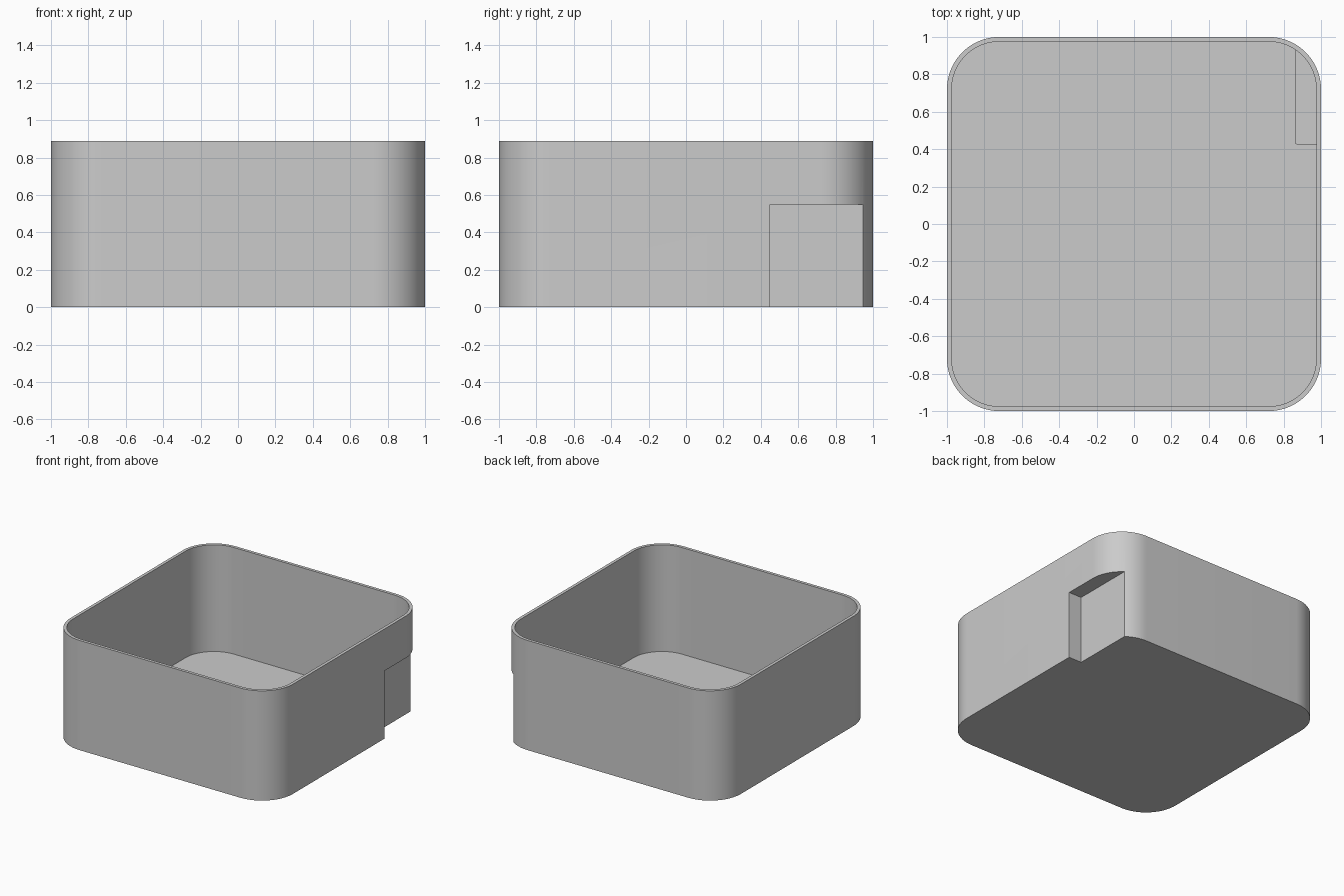
import bpy
import bmesh
from math import cos, sin, pi

cube = bpy.data.objects.get("Cube")
if cube:
    bpy.data.objects.remove(cube, do_unlink=True)

HEIGHT = 0.89
WALL = 0.025
RADIUS = 0.28
NOTCH_X, NOTCH_Y, NOTCH_Z = 0.885, 0.45, 0.55
SEGMENTS = 20


def rounded_prism(name, x, y, z, radius):
    """Upright block over the x, y, z ranges with rounded vertical edges."""
    corners = [(x[1], y[1]), (x[0], y[1]), (x[0], y[0]), (x[1], y[0])]
    signs = [(1, 1), (-1, 1), (-1, -1), (1, -1)]
    bm = bmesh.new()
    ring = []
    for i, ((cx, cy), (sx, sy)) in enumerate(zip(corners, signs)):
        steps = SEGMENTS if radius else 0
        for k in range(steps + 1):
            a = pi / 2 * (i + k / max(steps, 1))
            ring.append(bm.verts.new((cx - sx * radius + radius * cos(a),
                                      cy - sy * radius + radius * sin(a), z[0])))
    base = bm.faces.new(ring)
    top = bmesh.ops.extrude_face_region(bm, geom=[base])["geom"]
    bmesh.ops.translate(bm, vec=(0, 0, z[1] - z[0]),
                        verts=[v for v in top if isinstance(v, bmesh.types.BMVert)])
    bmesh.ops.recalc_face_normals(bm, faces=bm.faces)
    mesh = bpy.data.meshes.new(name)
    bm.to_mesh(mesh)
    bm.free()
    obj = bpy.data.objects.new(name, mesh)
    bpy.context.collection.objects.link(obj)
    return obj


def activate(obj):
    bpy.ops.object.select_all(action="DESELECT")
    obj.select_set(True)
    bpy.context.view_layer.objects.active = obj


def subtract(target, cutter):
    """Cut one solid out of another and discard the cutter."""
    cutter.hide_render = True
    mod = target.modifiers.new("cut", "BOOLEAN")
    mod.operation = "DIFFERENCE"
    mod.solver = "EXACT"
    mod.object = cutter
    activate(target)
    bpy.ops.object.modifier_apply(modifier=mod.name)
    bpy.data.objects.remove(cutter, do_unlink=True)


# Outer shell
tray = rounded_prism("open_box", (-1, 1), (-1, 1), (0, HEIGHT), RADIUS)

# Inner cavity, leaving a boxed-in wall around the corner notch
inner = 1 - WALL
cavity = rounded_prism("cavity_cutter", (-inner, inner), (-inner, inner),
                       (WALL, 1.2), RADIUS - WALL)
notch_wall = rounded_prism("notch_wall_cutter", (NOTCH_X - WALL, 1.3),
                           (NOTCH_Y - WALL, 1.3), (-0.2, NOTCH_Z + WALL), 0.015)
subtract(cavity, notch_wall)
subtract(tray, cavity)

# Notch in the outer back corner
notch = rounded_prism("notch_cutter", (NOTCH_X, 1.4), (NOTCH_Y, 1.4),
                      (-0.3, NOTCH_Z), 0)
subtract(tray, notch)

# Plain grey finish
grey = bpy.data.materials.new("light grey")
grey.use_nodes = True
colour = (0.6, 0.6, 0.6, 1)
grey.diffuse_color = colour
grey.node_tree.nodes["Principled BSDF"].inputs["Base Color"].default_value = colour
tray.data.materials.clear()
tray.data.materials.append(grey)

activate(tray)
bpy.ops.object.shade_smooth_by_angle()
